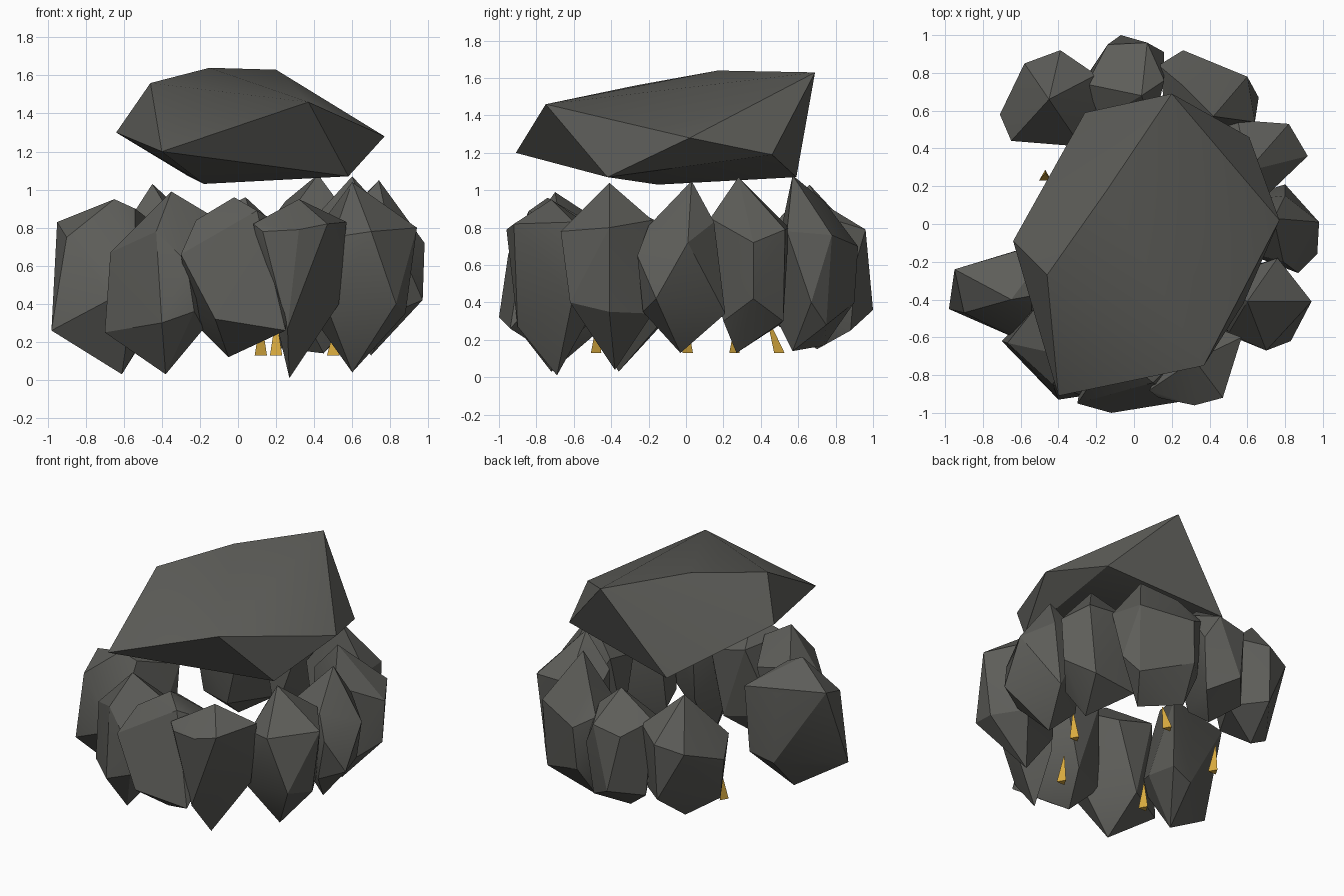
import bpy
import bmesh
import math
from mathutils import Vector

default_cube = bpy.data.objects.get("Cube")
if default_cube:
    bpy.data.objects.remove(default_cube, do_unlink=True)


def make_material(name, red, green, blue):
    material = bpy.data.materials.new(name)
    material.use_nodes = True
    colour = (red, green, blue, 1)
    material.diffuse_color = colour
    material.node_tree.nodes["Principled BSDF"].inputs["Base Color"].default_value = colour
    return material


stone = make_material("dark stone", .11, .11, .1)
gold = make_material("gold", .7, .41, .05)


def add_object(name, mesh_builder, material):
    """Turn a finished bmesh into a named, shaded object."""
    mesh = bpy.data.meshes.new(name)
    mesh_builder.to_mesh(mesh)
    mesh_builder.free()
    mesh.materials.append(material)
    result = bpy.data.objects.new(name, mesh)
    bpy.context.collection.objects.link(result)
    bpy.ops.object.select_all(action='DESELECT')
    result.select_set(True)
    bpy.context.view_layer.objects.active = result
    bpy.ops.object.shade_smooth_by_angle(angle=math.radians(25))
    return result


def rock(name, *corners):
    """Faceted boulder: the convex hull of a few corners, in hundredths."""
    builder = bmesh.new()
    for corner in corners:
        builder.verts.new(Vector(corner) / 100)
    hull = bmesh.ops.convex_hull(builder, input=builder.verts)
    buried = {item for item in hull["geom_interior"] + hull["geom_unused"]
              if isinstance(item, bmesh.types.BMVert)}
    bmesh.ops.delete(builder, geom=list(buried), context='VERTS')
    bmesh.ops.recalc_face_normals(builder, faces=builder.faces)
    return add_object(name, builder, stone)


def spike(name, x, y, lean_x, lean_y):
    """Thin three-sided tooth with its wide end down."""
    builder = bmesh.new()
    bmesh.ops.create_cone(builder, cap_ends=True, segments=3,
                          radius1=.037, radius2=.003, depth=.19)
    for vert in builder.verts:
        height = vert.co.z + .095
        vert.co += Vector((x + lean_x * height, y + lean_y * height, .225))
    return add_object(name, builder, gold)


# Floating capstone
rock("capstone",
     (-40, -91, 120), (37, -75, 146), (77, 2, 128), (20, 69, 163),
     (-46, -27, 156), (-15, 17, 164), (-64, -9, 130), (58, -42, 107),
     (61, 46, 119), (-26, 59, 107), (-18, -15, 103))

# Ring of standing rocks: crown, foot, outer corners, then inner corners
rock("right_front_rock",
     (-65, -40, 95), (-61, -36, 3),
     (-95, -24, 83), (-98, -45, 26), (-90, -47, 75), (-66, -59, 43),
     (-55, -61, 45), (-62, -14, 78), (-60, -14, 27), (-54, -38, 90),
     (-41, -8, 80), (-43, -11, 32), (-42, -35, 35))
rock("front_right_rock",
     (-35, -70, 99), (-38, -72, 3),
     (-67, -63, 67), (-70, -62, 25), (-40, -93, 30), (-43, -85, 78),
     (-27, -91, 62), (-23, -90, 36), (-15, -68, 87), (-18, -70, 27),
     (-52, -44, 82), (-25, -45, 75), (-40, -45, 26))
rock("front_rock",
     (-2, -74, 96), (-5, -72, 12),
     (-30, -95, 66), (-12, -100, 32), (25, -94, 26), (-22, -83, 84),
     (10, -84, 89), (22, -72, 82), (28, -72, 50), (-25, -65, 32),
     (-12, -50, 82), (15, -50, 75), (5, -50, 30))
rock("front_left_rock",
     (32, -72, 95), (27, -69, 1),
     (8, -88, 82), (13, -92, 78), (47, -92, 82), (57, -60, 83),
     (32, -96, 79), (26, -90, 27), (53, -61, 40), (30, -50, 80),
     (28, -50, 35))
rock("left_front_rock",
     (60, -41, 104), (60, -38, 4),
     (70, -67, 78), (94, -41, 80), (76, -18, 84), (83, -62, 40),
     (88, -41, 35), (75, -18, 34), (48, -58, 35), (50, -58, 75),
     (42, -30, 80), (40, -35, 32))
rock("left_rock",
     (74, 3, 105), (70, -3, 13),
     (98, 1, 72), (97, -16, 42), (87, -26, 65), (79, -20, 81),
     (80, 15, 83), (80, 21, 34), (80, -23, 35), (52, 12, 82),
     (50, -12, 78), (50, 0, 32))
rock("left_back_rock",
     (60, 28, 107), (64, 27, 13),
     (92, 36, 72), (90, 36, 42), (82, 53, 79), (76, 52, 30),
     (68, 13, 85), (75, 20, 30), (62, 12, 60), (55, 55, 80),
     (40, 53, 65), (42, 50, 28), (40, 30, 85), (40, 28, 35))
rock("back_left_rock",
     (42, 57, 108), (45, 57, 14),
     (13, 84, 78), (26, 92, 70), (24, 90, 40), (60, 78, 76),
     (66, 67, 40), (64, 54, 78), (15, 82, 36), (58, 75, 28),
     (20, 74, 17), (25, 74, 94), (18, 52, 75), (30, 43, 42))
rock("back_rock",
     (4, 68, 96), (-5, 70, 15),
     (-7, 100, 36), (7, 96, 79), (16, 91, 62), (-14, 95, 75),
     (16, 76, 85), (-25, 74, 82), (12, 88, 25), (-24, 80, 30),
     (-18, 55, 75), (10, 50, 75), (-5, 49, 32))
rock("back_right_rock",
     (-45, 66, 103), (-45, 65, 16),
     (-58, 85, 70), (-39, 92, 75), (-40, 90, 35), (-71, 58, 60),
     (-65, 44, 72), (-66, 55, 30), (-20, 79, 80), (-20, 72, 32),
     (-20, 61, 76), (-28, 41, 75), (-38, 42, 33))

# Small teeth standing inside the ring
spike("left_spike", .5, 0, .1, 0)
spike("back_spike", .12, .49, 0, -.3)
spike("front_spike", .2, -.49, 0, .1)
spike("right_spike", -.47, .25, 0, .1)
spike("front_right_spike", -.43, -.41, 0, 0)
